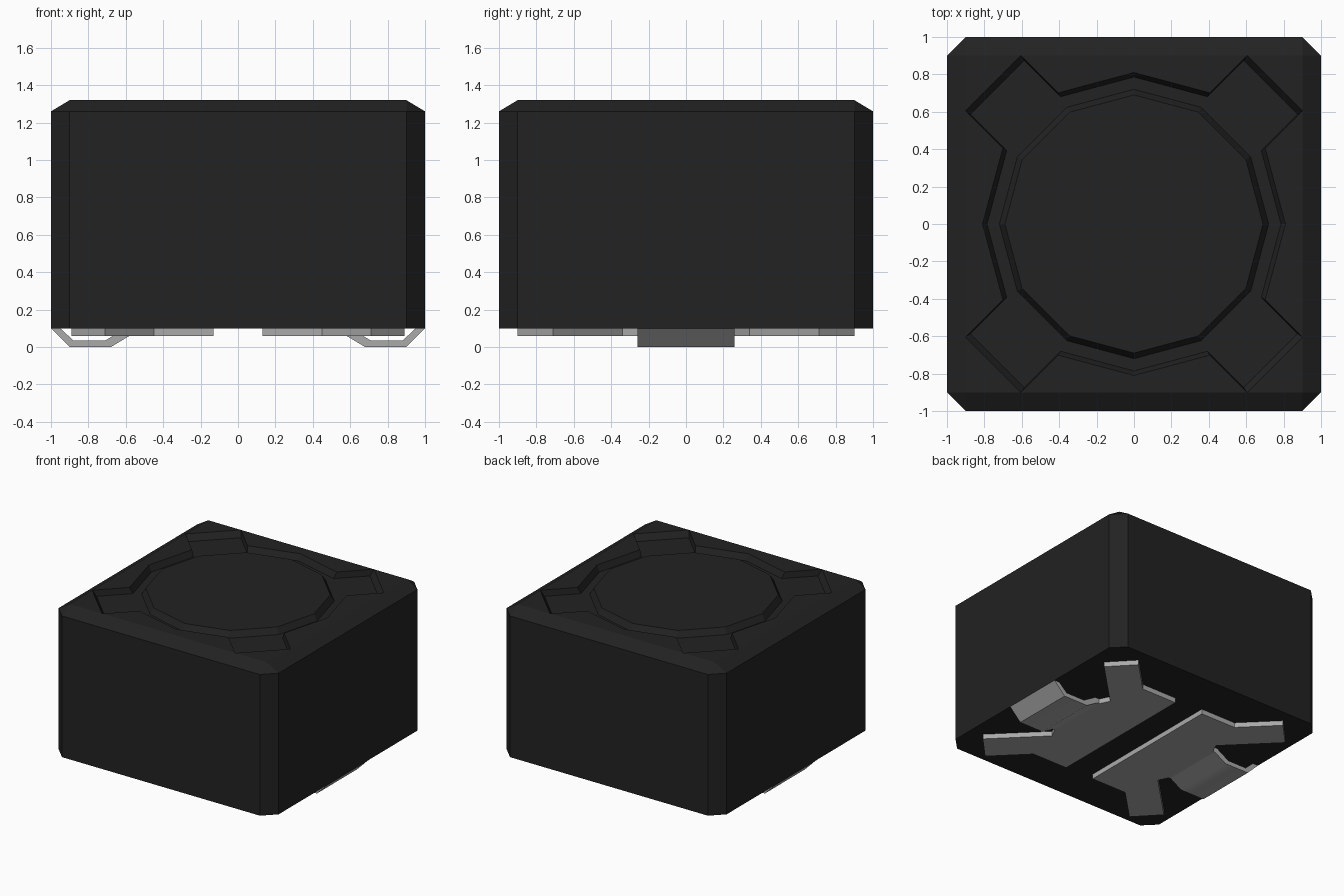
import bpy, bmesh
from math import sin, cos, radians

if "Cube" in bpy.data.objects:
    bpy.data.objects.remove(bpy.data.objects["Cube"])


def material(name, value):
    m = bpy.data.materials.new(name)
    m.use_nodes = True
    color = (value, value, value, 1)
    m.diffuse_color = color
    m.node_tree.nodes["Principled BSDF"].inputs["Base Color"].default_value = color
    return m


black = material("black plastic", 0.016)
metal = material("tin grey", 0.4)


def loft(name, rings, mat):
    """Closed solid through rings of 3D points with equal counts."""
    bm = bmesh.new()
    loops = [[bm.verts.new(p) for p in ring] for ring in rings]
    n = len(loops[0])
    for a, b in zip(loops, loops[1:]):
        for i in range(n):
            j = (i + 1) % n
            bm.faces.new((a[i], a[j], b[j], b[i]))
    bm.faces.new(loops[0][::-1])
    bm.faces.new(loops[-1])
    bmesh.ops.remove_doubles(bm, verts=bm.verts, dist=0.0005)
    bmesh.ops.recalc_face_normals(bm, faces=bm.faces)
    mesh = bpy.data.meshes.new(name)
    bm.to_mesh(mesh)
    bm.free()
    mesh.materials.append(mat)
    obj = bpy.data.objects.new(name, mesh)
    bpy.context.collection.objects.link(obj)
    return obj


def ring(outline, z, scale=1):
    return [(x * scale, y * scale, z) for x, y in outline]


def smooth(obj, angle):
    bpy.ops.object.select_all(action="DESELECT")
    obj.select_set(True)
    bpy.context.view_layer.objects.active = obj
    bpy.ops.object.shade_smooth_by_angle(angle=radians(angle))


BOTTOM, EDGE, TOP, FLOOR = 0.1, 1.26, 1.32, 1.27

# Body: corner-cut box whose top edges slope in to a square
corners = ((1, 1), (-1, 1), (-1, -1), (1, -1))
cut_box, top_square = [], []
for sx, sy in corners:
    pair = [(sx, 0.9 * sy), (0.9 * sx, sy)]
    cut_box += pair if sx * sy > 0 else pair[::-1]
    top_square += [(0.9 * sx, 0.9 * sy)] * 2
body = loft("body", [ring(cut_box, BOTTOM), ring(cut_box, EDGE), ring(top_square, TOP)], black)

# Recess in the top: twelve-sided with four diagonal arms
twelve = [(cos(radians(a)), sin(radians(a))) for a in range(0, 360, 30)]
recess_outline = []
for q, (sx, sy) in enumerate(corners):
    start, first, second = [(0.81 * x, 0.81 * y) for x, y in twelve[3 * q:3 * q + 3]]
    tips = [(x + 0.2 * sx, y + 0.2 * sy) for x, y in (first, second)]
    recess_outline += [start, first, *tips, second]
cutter = loft("recess_cutter", [ring(recess_outline, FLOOR, 0.97), ring(recess_outline, TOP),
                                ring(recess_outline, TOP + 0.1)], black)
cutter.hide_render = True
cutter.hide_viewport = True
cut = body.modifiers.new("recess", "BOOLEAN")
cut.object = cutter
cut.operation = "DIFFERENCE"
cut.solver = "EXACT"

# Raised twelve-sided island inside the recess
loft("top_island", [ring(twelve, FLOOR - 0.01, 0.72), ring(twelve, FLOOR, 0.72),
                    ring(twelve, TOP, 0.69)], black)

# Terminals: flat plate with two diagonal arms, and a bent contact foot
half_plate = [(0.13, 0.64), (0.45, 0.64), (0.71, 0.9), (0.89, 0.71), (0.52, 0.34), (0.56, 0.26)]
plate_outline = half_plate + [(x, -y) for x, y in half_plate[::-1]]
foot_profile = [(0.54, 0.06), (0.58, 0.06), (0.68, 0), (0.9, 0), (1, 0.1),
                (0.95, 0.1), (0.88, 0.035), (0.71, 0.035), (0.6, 0.1), (0.54, 0.1)]
for side, s in (("left", 1), ("right", -1)):
    plate = [(s * x, y) for x, y in plate_outline]
    loft(side + "_terminal_plate", [ring(plate, 0.06), ring(plate, BOTTOM)], metal)
    foot = loft(side + "_contact_foot",
                [[(s * x, y, z) for x, z in foot_profile] for y in (-0.26, 0.26)], metal)
    smooth(foot, 35)
